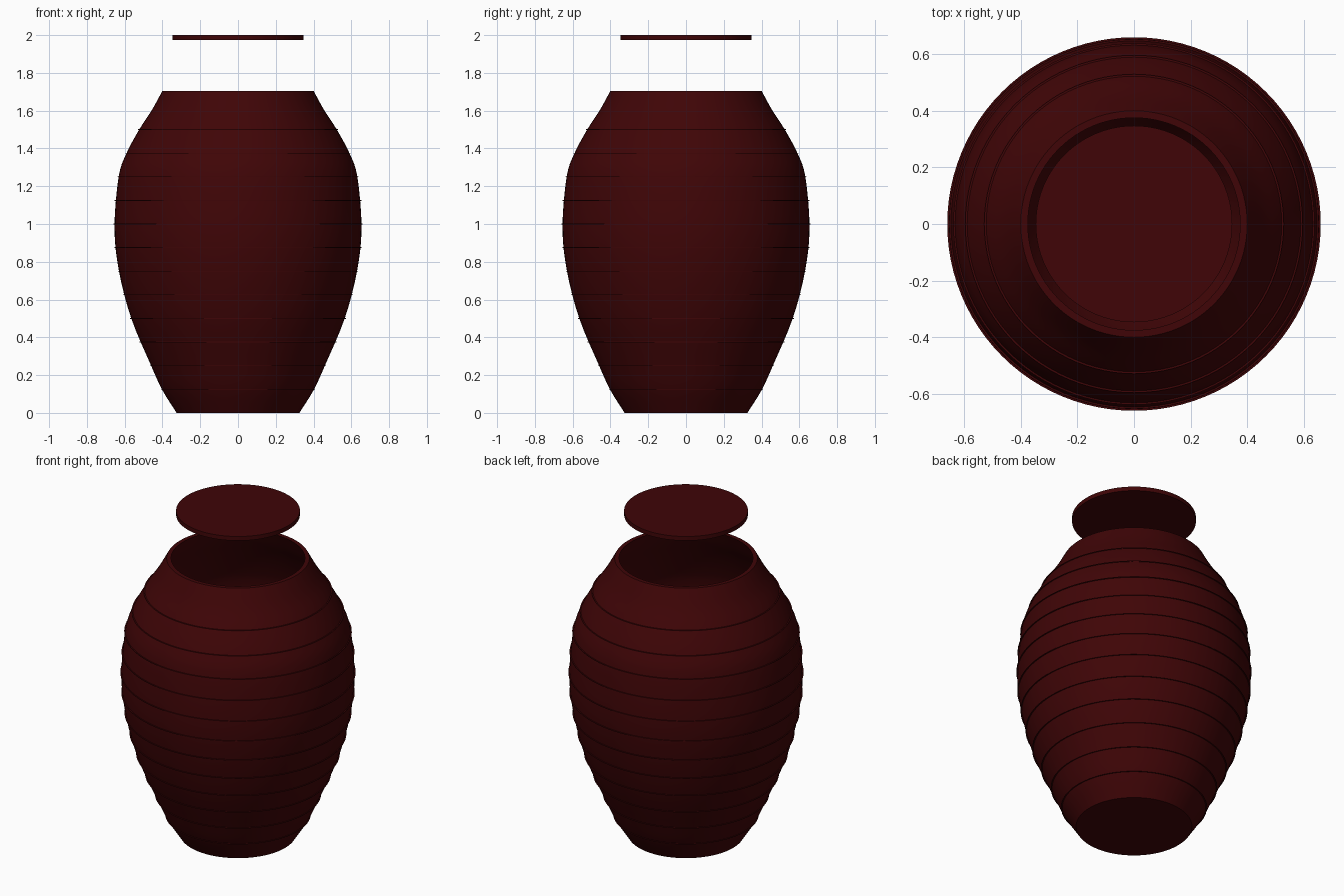
import bpy, bmesh, math
from mathutils import Vector

cube = bpy.data.objects.get("Cube")
if cube:
    bpy.data.objects.remove(cube, do_unlink=True)

SEGMENTS = 96


def make_material(name, rgb):
    mat = bpy.data.materials.new(name)
    mat.use_nodes = True
    mat.diffuse_color = (*rgb, 1)
    mat.node_tree.nodes["Principled BSDF"].inputs["Base Color"].default_value = (*rgb, 1)
    return mat


def lathe(name, profile, mat, closed=False):
    """Spin a (radius, height) profile around the z axis."""
    bm = bmesh.new()
    verts = [bm.verts.new((r, 0, z)) for r, z in profile]
    edges = [bm.edges.new(pair) for pair in zip(verts, verts[1:])]
    if closed:
        edges.append(bm.edges.new((verts[-1], verts[0])))
    bmesh.ops.spin(bm, geom=verts + edges, cent=(0, 0, 0), axis=(0, 0, 1),
                   angle=math.tau, steps=SEGMENTS, use_duplicate=False)
    bmesh.ops.remove_doubles(bm, verts=bm.verts, dist=0.0001)
    bmesh.ops.recalc_face_normals(bm, faces=bm.faces)
    mesh = bpy.data.meshes.new(name)
    bm.to_mesh(mesh)
    bm.free()
    mesh.materials.append(mat)
    obj = bpy.data.objects.new(name, mesh)
    bpy.context.collection.objects.link(obj)
    bpy.ops.object.select_all(action="DESELECT")
    obj.select_set(True)
    bpy.context.view_layer.objects.active = obj
    bpy.ops.object.shade_smooth_by_angle(angle=math.radians(35))
    return obj


def smooth_profile(points, steps=4):
    """Pass a Catmull-Rom curve through the points."""
    p = [Vector(q) for q in points]
    p = [2 * p[0] - p[1]] + p + [2 * p[-1] - p[-2]]
    out = []
    for a, b, c, d in zip(p, p[1:], p[2:], p[3:]):
        for i in range(steps):
            t = i / steps
            out.append(0.5 * (2 * b + (c - a) * t + (2 * a - 5 * b + 4 * c - d) * t ** 2
                              + (3 * b - a - 3 * c + d) * t ** 3))
    return out + [p[-2]]


def radius_at(profile, z):
    for a, b in zip(profile, profile[1:]):
        if a.y <= z <= b.y:
            return a.x + (b.x - a.x) * (z - a.y) / (b.y - a.y)


clay = make_material("dark red clay", (0.05, 0.0015, 0.002))

# Hollow jar body with a flat rim and base
outer = smooth_profile([(0.325, 0), (0.4, 0.12), (0.46, 0.25), (0.565, 0.5),
                        (0.63, 0.75), (0.654, 0.98), (0.632, 1.25), (0.59, 1.375),
                        (0.523, 1.5), (0.458, 1.6), (0.4, 1.705)])
WALL = 0.025
inner = [Vector((v.x - WALL, v.y)) for v in reversed(outer) if v.y > WALL]
lathe("jar_body", [(0, 0)] + outer + inner + [(inner[-1].x, WALL), (0, WALL)], clay)

# Thin raised bands around the body
for i in range(1, 13):
    z = i / 8
    r = radius_at(outer, z)
    lathe(f"band_{i}", [(r - 0.01, z - 0.002), (r + 0.006, z - 0.002),
                        (r + 0.006, z + 0.002), (r - 0.01, z + 0.002)], clay, True)

# Flat lid floating above the mouth
lathe("lid", [(0, 1.974), (0.347, 1.974), (0.347, 2), (0, 2)], clay)
